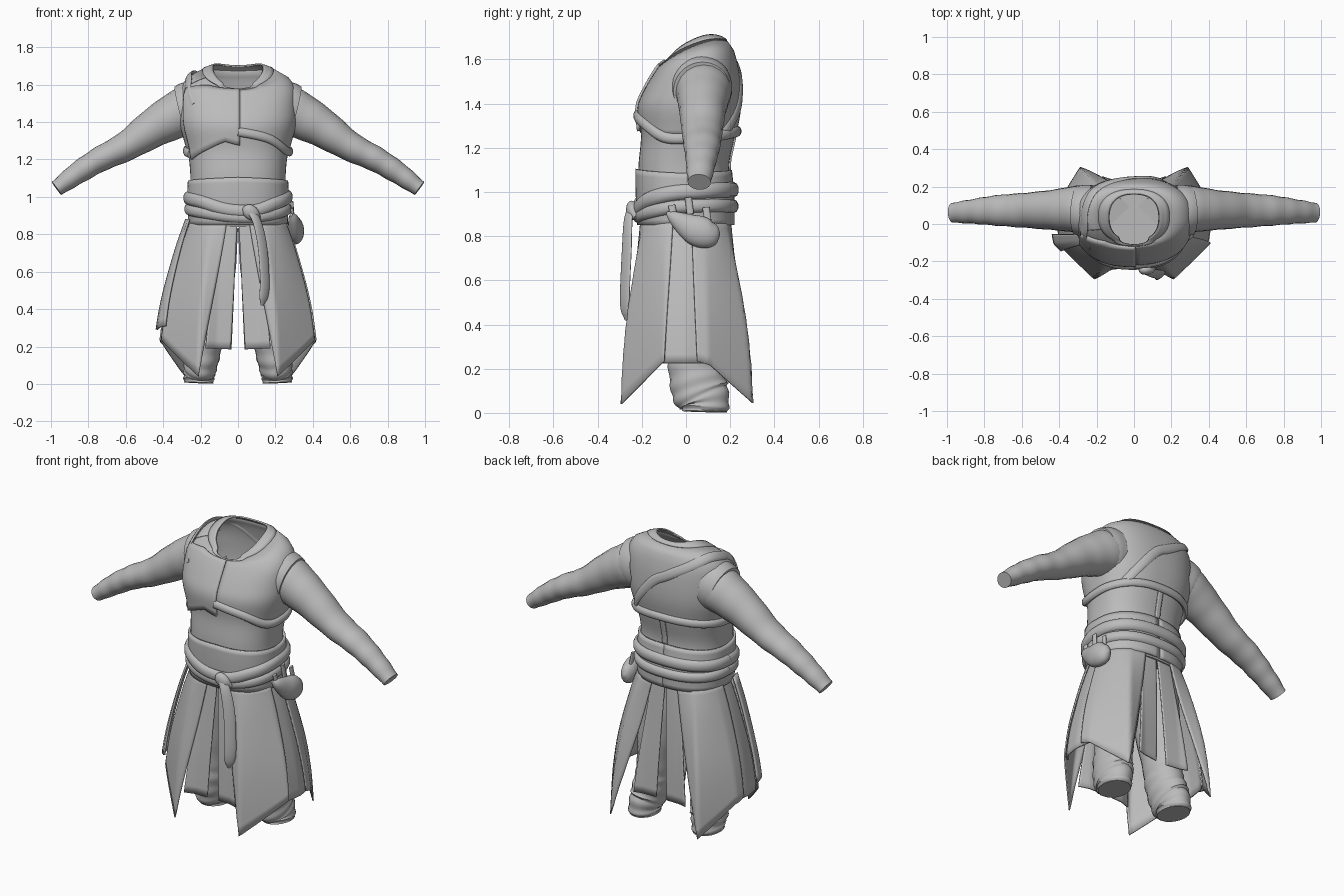
import bpy
import bmesh
from math import cos, sin, pi, radians, copysign
from mathutils import Vector

if "Cube" in bpy.data.objects:
    bpy.data.objects.remove(bpy.data.objects["Cube"])

cloth = bpy.data.materials.new("grey_cloth")
cloth.use_nodes = True
GREY = (0.5, 0.5, 0.5, 1)
cloth.diffuse_color = GREY
cloth.node_tree.nodes["Principled BSDF"].inputs["Base Color"].default_value = GREY
parts = []


def blend(table, k, smooth=True):
    """Interpolate rows keyed by their first value."""
    n = len(table)
    i = 0
    while i < n - 2 and k > table[i + 1][0]:
        i += 1
    p, q = table[i], table[i + 1]
    d = q[0] - p[0]
    t = min(max((k - p[0]) / d, 0), 1)
    o, r = table[max(i - 1, 0)], table[min(i + 2, n - 1)]
    out = []
    for c in range(1, len(p)):
        if smooth:
            m0 = (q[c] - o[c]) / (q[0] - o[0]) * d
            m1 = (r[c] - p[c]) / (r[0] - p[0]) * d
            out.append((2*t**3 - 3*t*t + 1) * p[c] + (t**3 - 2*t*t + t) * m0
                       + (3*t*t - 2*t**3) * q[c] + (t**3 - t*t) * m1)
        else:
            out.append(p[c] + (q[c] - p[c]) * t)
    return out


def power(v, e):
    return copysign(abs(v) ** e, v)


# Body surface rows: height, centre y, half width, half depth, tilt, side lift
BODY = [(.84, 0, .25, .205, 0, 0), (1.0, -.005, .258, .21, 0, 0),
        (1.12, -.01, .255, .205, 0, 0), (1.25, .008, .27, .212, 0, 0),
        (1.38, .015, .303, .228, 0, 0), (1.48, .028, .308, .212, .1, 0),
        (1.57, .045, .295, .178, .15, .025), (1.62, .045, .228, .152, .3, .033),
        (1.64, .035, .13, .122, .45, .045)]
# Skirt flare by height, and hem outline of a front and a back quarter by angle
FLARE = [(.03, 1), (.24, .91), (.45, .72), (.72, .31), (.88, 0)]
FRONT_HEM = [(0, .435, 0), (18, .42, .1), (62, .21, .29), (75, .12, .255), (90, 0, .245)]
BACK_HEM = [(0, .435, 0), (18, .42, .1), (53, .285, .3), (72, .13, .252), (90, 0, .24)]


def body(a, h, off=0):
    cy, rx, ry, tilt, lift = blend(BODY, h)
    c, s = cos(radians(a)), sin(radians(a))
    y = (ry + off) * power(s, .84)
    up = max(0, (h - 1.5) / .13) * off
    return Vector(((rx + off) * power(c, .84), cy + y, h + tilt * y + lift * c * c + up))


def skirt(a, h, off=0):
    w = blend(FLARE, h)[0]
    c, s = cos(radians(a)), sin(radians(a))
    q = a % 180
    hx, hy = blend(BACK_HEM if s > 0 else FRONT_HEM, min(q, 180 - q), False)
    x = .25 * power(c, .8) * (1 - w) + copysign(hx, c) * w
    y = .2 * power(s, .8) * (1 - w) + copysign(hy, s) * w
    return Vector((x + off * c, y + off * s, h))


def neck(a):
    """Neckline height, dipping to a point at the front."""
    return 1.64 - .022 * max(0, 1 - abs((a + 270) % 360 - 180) / 32)


def grid_object(name, rows, wrap=False, caps=(False, False), thick=0):
    """Skin a list of equal-length point rows."""
    bm = bmesh.new()
    vs = [[bm.verts.new(p) for p in row] for row in rows]
    n = len(rows[0])
    for lo, hi in zip(vs, vs[1:]):
        for i in range(n if wrap else n - 1):
            j = (i + 1) % n
            bm.faces.new((lo[i], lo[j], hi[j], hi[i]))
    for use, ring in zip(caps, (vs[0], vs[-1])):
        if use:
            bm.faces.new(ring)
    bmesh.ops.recalc_face_normals(bm, faces=bm.faces)
    mesh = bpy.data.meshes.new(name)
    bm.to_mesh(mesh)
    bm.free()
    ob = bpy.data.objects.new(name, mesh)
    bpy.context.collection.objects.link(ob)
    mesh.materials.append(cloth)
    if thick:
        mod = ob.modifiers.new("thickness", "SOLIDIFY")
        mod.thickness, mod.offset = thick, 0
    parts.append(ob)


def patch(name, surf, low, high, off, thick=.01, cols=36, rows=12):
    """Cloth panel between a lower and an upper (angle, height) edge."""
    out = []
    for r in range(rows + 1):
        v, row = r / rows, []
        for c in range(cols + 1):
            u = c / cols
            a0 = low[0][0] + (low[-1][0] - low[0][0]) * u
            a1 = high[0][0] + (high[-1][0] - high[0][0]) * u
            h0, h1 = blend(low, a0, False)[0], blend(high, a1, False)[0]
            row.append(surf(a0 + (a1 - a0) * v, h0 + (h1 - h0) * v, off))
        out.append(row)
    grid_object(name, out, thick=thick)


def sweep(name, spine, sides=16, caps=(True, True)):
    """Oval tube along (point, normal, half width, half thickness)."""
    rings = []
    for i, (p, nrm, w, t) in enumerate(spine):
        tan = (spine[min(i + 1, len(spine) - 1)][0] - spine[max(i - 1, 0)][0]).normalized()
        side = tan.cross(nrm).normalized()
        nn = side.cross(tan)
        rings.append([p + side * w * cos(2*pi*k/sides) + nn * t * sin(2*pi*k/sides)
                      for k in range(sides)])
    grid_object(name, rings, True, caps)


def band(name, path, off, w, t, steps=72):
    """Strap lying on the body along (angle, height) points."""
    spine = []
    for i in range(steps + 1):
        a = path[0][0] + (path[-1][0] - path[0][0]) * i / steps
        h = blend(path, a)[0]
        p = body(a, h, off)
        spine.append((p, (body(a, h, off + .02) - p).normalized(), w, t))
    sweep(name, spine, 10)


def limb(name, rows, normal, steps=40, fold=0, waves=9, sides=20, caps=(True, True)):
    """Tube from keyed rows: key, x, y, z, half width, half thickness."""
    spine = []
    for i in range(steps + 1):
        k = i / steps
        x, y, z, w, t = blend(rows, rows[0][0] + (rows[-1][0] - rows[0][0]) * k)
        f = 1 + fold * sin(k * waves * 2 * pi) * k
        spine.append((Vector((x, y, z)), Vector(normal), w * f, t * f))
    sweep(name, spine, sides, caps)


# Tunic body, open at a pointed neckline
grid_object("tunic_body", [[body(a, .84 + (neck(a) - .84) * i / 44) for a in range(0, 360, 5)]
                           for i in range(45)], True, (True, False))
ring = range(-90, 271, 5)
patch("collar", body, [(a, neck(a) - .01) for a in ring], [(a, neck(a)) for a in ring],
      .004, .009, 72, 3)

# Overlapping vest panels
patch("right_chest_panel", body, [(-153, 1.2), (-120, 1.255), (-100, 1.295), (-89, 1.275)],
      [(-153, 1.57), (-125, 1.615), (-89, 1.61)], .01, .014)
patch("vest", body, [(-89, 1.34), (-25, 1.25), (0, 1.25), (90, 1.27), (205, 1.24)],
      [(-89, 1.61), (-60, 1.63), (205, 1.63)], .003, .006, 90)
band("chest_band", [(-90, 1.345), (-60, 1.31), (-22, 1.245), (20, 1.25),
                    (90, 1.275), (150, 1.26), (205, 1.23)], .01, .024, .016)
band("shoulder_strap", [(45, 1.27), (60, 1.34), (90, 1.49), (112, 1.56), (145, 1.6),
                        (180, 1.605), (205, 1.585), (222, 1.5)], .007, .027, .009)
patch("back_seam", body, [(88, 1.1), (92, 1.1)], [(88, 1.26), (92, 1.26)], .004, .008, 3)

# Armholes, sleeves and trouser legs
for side, s in (("left", 1), ("right", -1)):
    limb(side + "_armhole",
         [(0, s*.225, .07, 1.474, .15, .138), (1, s*.27, .071, 1.467, .146, .138),
          (2, s*.308, .073, 1.458, .134, .13)], (0, 1, 0), 10, sides=36, caps=(False, True))
    limb(side + "_sleeve",
         [(0, s*.24, .078, 1.47, .135, .13), (1, s*.31, .079, 1.445, .127, .125),
          (2, s*.44, .075, 1.375, .106, .107), (3, s*.6, .073, 1.27, .079, .092),
          (4, s*.74, .072, 1.2, .067, .081), (5, s*.86, .067, 1.125, .058, .066),
          (6, s*.97, .06, 1.045, .043, .053)], (0, 1, 0), 48, .028, 8, caps=(False, True))
    limb(side + "_trouser_leg",
         [(0, s*.12, .0, .84, .12, .15), (1, s*.14, .02, .6, .125, .14),
          (2, s*.17, .035, .32, .1, .12), (3, s*.185, .04, .2, .098, .12),
          (4, s*.2, .065, .1, .09, .13), (5, s*.208, .085, .05, .083, .112),
          (6, s*.21, .085, .006, .08, .103)], (0, 1, 0), 48, .045, 9)


# Skirt: overlapping panels laid out for one quarter and mirrored
def quarter(pts, sx, sy):
    out = [(a if sy < 0 else -a, h) for a, h in pts]
    return sorted((a if sx > 0 else 180 - a, h) for a, h in out)


FRONT = ([(-62, .04), (-18, .235)], [(-81, .88), (-12, .88)])
BACK = ([(-53, .045), (-20, .215), (-9, .235)], [(-76, .88), (-4, .88)])
for fb, sy, (low, high) in (("front", -1, FRONT), ("back", 1, BACK)):
    for lr, sx in (("left", 1), ("right", -1)):
        patch(f"{fb}_{lr}_skirt_panel", skirt, quarter(low, sx, sy), quarter(high, sx, sy),
              .004, .008, 24, 16)
        patch(f"{fb}_{lr}_inner_panel", skirt, quarter([(-85, .185), (-66, .19)], sx, sy),
              quarter([(-89.8, .88), (-72, .88)], sx, sy), -.012, .008, 12, 16)
for lr, mid in (("left", 0), ("right", 180)):
    patch(lr + "_side_panel", skirt, [(mid - 26, .225), (mid + 26, .225)],
          [(mid - 18, .88), (mid + 18, .88)], -.01, .008, 16, 16)

# Hip flap on the right
patch("hip_flap", skirt, [(189, .29), (206, .31)], [(190, .88), (203, .88)], .03, .012, 8, 14)

# Waist sash
patch("waist_cloth", body, [(90, .94), (450, .94)],
      [(90, 1.1), (180, 1.085), (270, 1.105), (360, 1.085), (450, 1.1)], .007, .013, 72, 6)
patch("lower_sash", body, [(90, .85), (450, .85)], [(90, .95), (450, .95)], .008, .014, 72, 4)
band("upper_wrap", [(180, .995), (225, .975), (262, .93), (285, .925), (315, .965),
                    (360, 1.0), (450, 1.01), (540, .995)], .014, .034, .021, 96)
band("lower_wrap", [(180, .935), (230, .915), (275, .89), (300, .9), (360, .935),
                    (450, .935), (540, .935)], .012, .03, .02, 96)
limb("sash_knot", [(0, .03, -.235, .94, .01, .01), (1, .05, -.245, .93, .035, .025),
                   (2, .085, -.24, .905, .035, .025), (3, .115, -.225, .885, .01, .01)],
     (0, -1, 0), 14)
limb("sash_tail", [(0, .06, -.25, .935, .02, .012), (1, .1, -.262, .87, .028, .012),
                   (2, .13, -.268, .74, .032, .01), (3, .143, -.276, .56, .032, .01),
                   (4, .138, -.275, .47, .03, .012), (5, .128, -.27, .42, .008, .006)],
     (.65, -.75, 0), 28)

# Hip pouch with its loops
limb("pouch", [(0, .285, -.085, .905, .008, .008), (1, .295, -.055, .885, .03, .025),
               (2, .303, 0, .85, .055, .036), (3, .308, .05, .825, .07, .044),
               (4, .308, .1, .81, .065, .043), (5, .305, .138, .81, .042, .028),
               (6, .303, .154, .81, .006, .006)], (1, 0, 0), 24)
for i, (y, low, high) in enumerate(((-.055, .89, .94), (.02, .9, .975), (.1, .865, .93))):
    limb(f"pouch_loop_{i + 1}", [(0, .294, y, low, .016, .008),
                                 (1, .288, y - .01, high, .016, .008)], (1, 0, 0), 6)

# Smooth shading with crisp folds
bpy.ops.object.select_all(action='DESELECT')
for ob in parts:
    ob.select_set(True)
bpy.context.view_layer.objects.active = parts[0]
bpy.ops.object.shade_smooth_by_angle(angle=radians(40))
